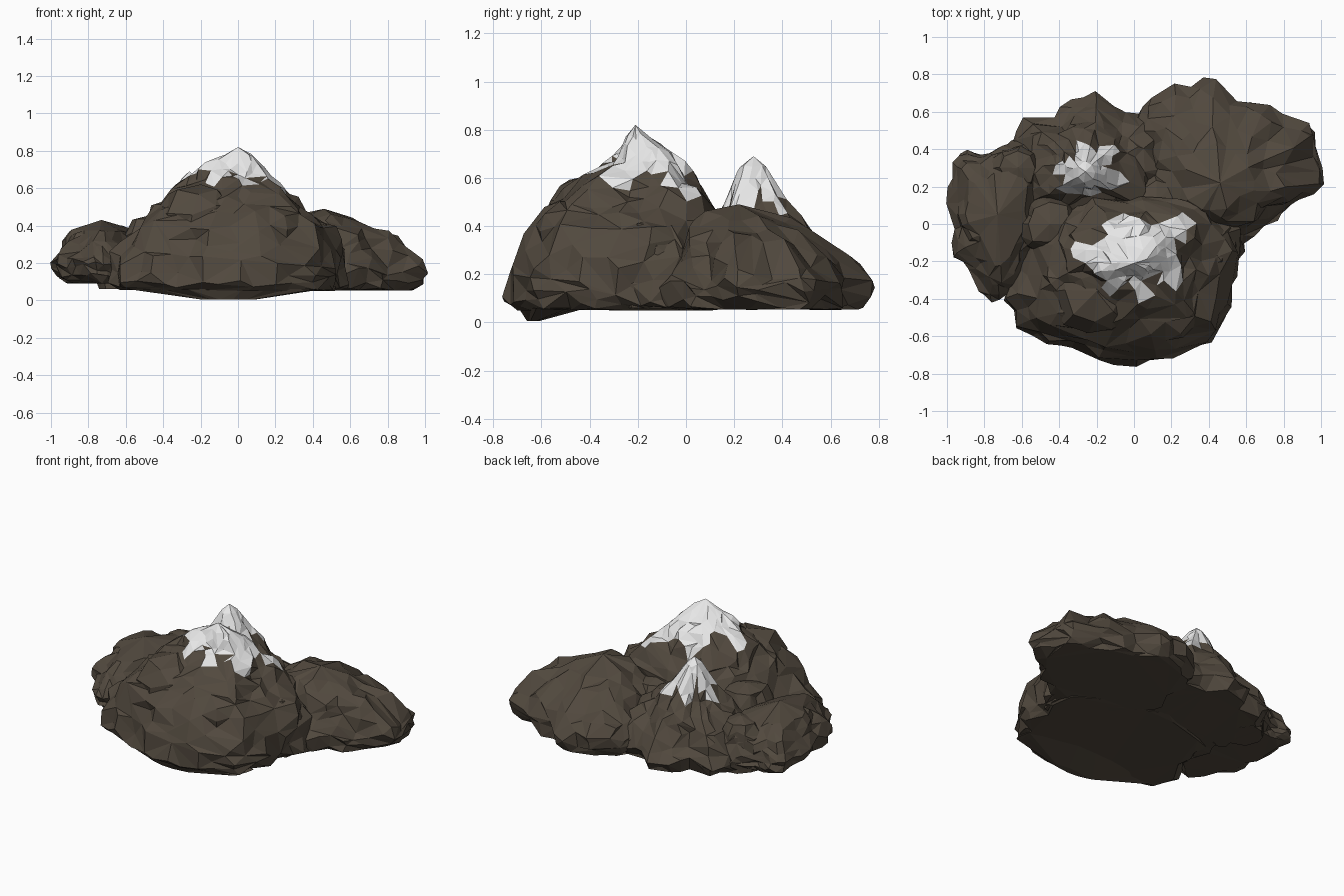
import bpy, bmesh, math, random
from mathutils import Vector, noise

if "Cube" in bpy.data.objects:
    bpy.data.objects.remove(bpy.data.objects["Cube"], do_unlink=True)


def material(name, color):
    m = bpy.data.materials.new(name)
    m.use_nodes = True
    m.diffuse_color = (*color, 1)
    m.node_tree.nodes["Principled BSDF"].inputs["Base Color"].default_value = (*color, 1)
    return m


ROCK = material("brown rock", (0.083, 0.066, 0.048))
SNOW = material("white snow", (0.8, 0.8, 0.8))


def resample(points, count):
    """Spread points evenly along a closed outline, scaled to a unit box."""
    pts = [Vector(p) for p in points]
    x0, x1 = min(p.x for p in pts), max(p.x for p in pts)
    y0, y1 = min(p.y for p in pts), max(p.y for p in pts)
    pts = [Vector(((p.x - x0) / (x1 - x0), (p.y - y0) / (y1 - y0))) for p in pts]
    loop = list(zip(pts, pts[1:] + pts[:1]))
    total = sum((b - a).length for a, b in loop)
    out = []
    for i in range(count):
        d = total * i / count
        for a, b in loop:
            if d <= (b - a).length:
                out.append(a.lerp(b, d / (b - a).length))
                break
            d -= (b - a).length
    return out


def rock(name, outline, levels, peak, seed, rough=0.03, ratio=0.4, snow=None, count=40, steps=3):
    """Loft an outline through levels (z, x0, x1, y0, y1) to a peak, then roughen it."""
    random.seed(seed)
    unit = resample(outline, count)
    rows = []
    for a, b in zip(levels, levels[1:]):
        rows += [[u + (v - u) * k / steps for u, v in zip(a, b)] for k in range(steps)]
    rows.append(levels[-1])
    bm = bmesh.new()
    rings = []
    for i, (z, x0, x1, y0, y1) in enumerate(rows):
        cx, cy = (x0 + x1) / 2, (y0 + y1) / 2
        size = min(1, (x1 - x0) * 2)
        ring = []
        for u in unit:
            p = Vector((x0 + u.x * (x1 - x0), y0 + u.y * (y1 - y0), z))
            out = Vector((p.x - cx, p.y - cy, 0)).normalized()
            q = p * 5 + Vector((seed * 3.7, 0, 0))
            crease = noise.noise(Vector((q.x * 1.5, q.y * 1.5, q.z * 0.6)))
            p += out * rough * size * (1.5 * crease + random.uniform(-0.4, 0.3))
            if i > 1:
                p.z += rough * size * (noise.noise(q * 1.4) + random.uniform(-0.2, 0.2))
            ring.append(bm.verts.new(p))
        rings.append(ring)
    for low, high in zip(rings, rings[1:]):
        for i in range(count):
            j = (i + 1) % count
            bm.faces.new((low[i], low[j], high[j], high[i]))
    bm.faces.new(rings[0][::-1])
    top = bm.verts.new(peak)
    for i in range(count):
        bm.faces.new((rings[-1][i], rings[-1][(i + 1) % count], top))
    bmesh.ops.triangulate(bm, faces=bm.faces[:])
    bmesh.ops.recalc_face_normals(bm, faces=bm.faces[:])
    mesh = bpy.data.meshes.new(name)
    bm.to_mesh(mesh)
    bm.free()
    obj = bpy.data.objects.new(name, mesh)
    bpy.context.collection.objects.link(obj)

    # Collapse to broad irregular facets
    dec = obj.modifiers.new("facets", "DECIMATE")
    dec.ratio = ratio
    graph = bpy.context.evaluated_depsgraph_get()
    final = bpy.data.meshes.new_from_object(obj.evaluated_get(graph))
    obj.modifiers.clear()
    obj.data = final
    final.name = name
    final.materials.clear()
    final.materials.append(ROCK)
    final.materials.append(SNOW)
    # Snow on faces above a tilted, jagged line around the peak
    for f in final.polygons:
        f.use_smooth = False
        if snow:
            base, tilt_x, tilt_y, jag, points = snow
            dx, dy = f.center.x - peak[0], f.center.y - peak[1]
            line = base + tilt_x * dx + tilt_y * dy + jag * math.sin(points * math.atan2(dy, dx))
            f.material_index = int(f.center.z > line)


# Large front mountain
rock("front_mountain",
     [(-.7, -.42), (-.63, -.58), (-.46, -.68), (-.29, -.69), (-.12, -.77), (.13, -.77),
      (.46, -.63), (.53, -.46), (.53, -.28), (.59, -.17), (.57, -.03), (.4, .12), (.15, .18),
      (-.25, .18), (-.55, .05), (-.62, -.2)],
     [(.05, -.62, .52, -.7, .16), (.1, -.69, .58, -.75, .18), (.24, -.68, .57, -.73, .17),
      (.4, -.55, .49, -.66, .14), (.5, -.45, .38, -.56, .1), (.58, -.36, .28, -.45, .05),
      (.66, -.26, .19, -.33, 0), (.73, -.17, .13, -.28, -.09), (.785, -.07, .07, -.25, -.16)],
     (0, -.21, .82), 3, rough=.045, ratio=.33, snow=(.63, -.14, -.17, .045, 6))

# Low keel under the front mountain
rock("front_keel", [(-.6, -.45), (-.3, -.66), (0, -.71), (.4, -.6), (.45, -.4), (0, -.3)],
     [(.005, -.2, .1, -.66, -.61), (.06, -.58, .46, -.7, -.4)], (-.1, -.5, .1), 5,
     rough=.01, ratio=.6, count=20, steps=1)

# Sharp rear mountain
rock("rear_mountain",
     [(-.65, .1), (-.3, -.05), (.15, .05), (.25, .3), (.1, .6), (-.08, .58), (-.2, .71),
      (-.3, .66), (-.37, .66), (-.42, .57), (-.6, .57), (-.68, .4)],
     [(.06, -.64, .25, -.05, .66), (.13, -.67, .25, -.05, .7), (.25, -.6, .2, -.02, .64),
      (.36, -.5, .08, .06, .54), (.46, -.42, -.06, .13, .45), (.58, -.35, -.15, .19, .38),
      (.65, -.3, -.21, .23, .33)],
     (-.26, .28, .69), 8, rough=.04, ratio=.33, snow=(.49, 0, 0, .06, 6))

# Rounded side rock
rock("side_rock",
     [(-1, .2), (-1, 0), (-.97, -.15), (-.88, -.25), (-.78, -.41), (-.72, -.4), (-.6, -.3),
      (-.5, 0), (-.5, .4), (-.62, .5), (-.78, .38), (-.9, .39), (-.97, .35)],
     [(.09, -.91, -.5, -.33, .46), (.13, -.97, -.5, -.4, .48), (.21, -.985, -.5, -.41, .47),
      (.3, -.94, -.54, -.33, .42), (.37, -.88, -.58, -.22, .32)],
     (-.73, .05, .43), 12, rough=.04, ratio=.45)

# Long sloping rock at the back
rock("back_rock",
     [(0, .2), (.25, -.06), (.57, -.1), (.72, -.02), (.88, .1), (.98, .2), (1, .5),
      (.77, .6), (.55, .68), (.43, .78), (.2, .76), (.08, .68), (0, .5)],
     [(.05, .02, .9, -.06, .7), (.09, .0, .97, -.1, .75), (.17, .0, 1, -.1, .78),
      (.26, .03, .93, -.06, .7), (.36, .14, .78, .0, .55), (.44, .3, .62, .07, .4)],
     (.46, .22, .49), 17, rough=.04, ratio=.3)

# Smaller masses: (name, centre, radius, height, seed)
octagon = [(math.cos(a * math.pi / 4), math.sin(a * math.pi / 4)) for a in range(8)]
for name, (x, y), r, h, seed in [("front_shoulder", (-.2, -.36), .26, .62, 20),
                                 ("right_buttress", (.41, -.12), .16, .43, 21),
                                 ("left_ridge", (-.45, .0), .19, .46, 22),
                                 ("saddle", (.12, .12), .2, .4, 23),
                                 ("corner_boulder", (-.62, .3), .15, .4, 24)]:
    rings = [(z, x - r * s, x + r * s, y - r * s, y + r * s)
             for z, s in [(.06, .85), (.18, 1), (h * .75, .87), (h * .94, .6)]]
    rock(name, octagon, rings, (x, y, h), seed, rough=.05, ratio=.4, count=16, steps=2)
